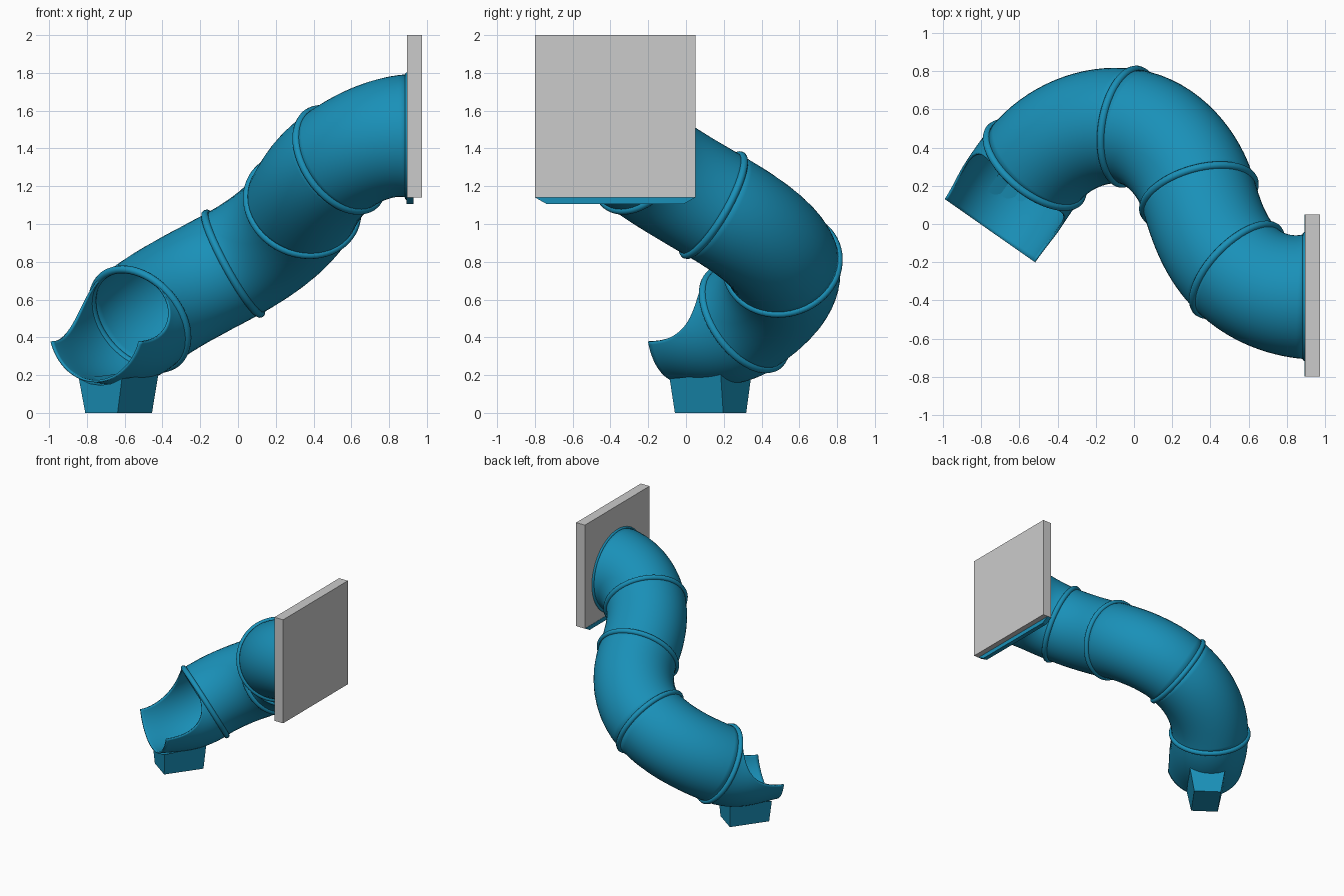
import bpy, bmesh, math
from mathutils import Vector

if "Cube" in bpy.data.objects:
    bpy.data.objects.remove(bpy.data.objects["Cube"])

blue = bpy.data.materials.new("blue_plastic")
blue.diffuse_color = (0.01, 0.28, 0.48, 1)
blue.use_nodes = True
blue.node_tree.nodes["Principled BSDF"].inputs["Base Color"].default_value = blue.diffuse_color

# Path nodes: position, heading in degrees, slope (exit, four joints, wall)
NODES = [((-0.755, -0.035, 0.465), 55, 0.0),
         ((-0.52, 0.31, 0.495), 51, 0.55),
         ((-0.025, 0.51, 0.79), -9, 0.54),
         ((0.34, 0.145, 1.10), -74, 0.55),
         ((0.54, -0.24, 1.34), -44, 0.50),
         ((0.897, -0.38, 1.465), 0, 0.0)]
R = 0.297
SIDES = 48


def frame(s):
    """Centre, tangent, side and up vectors of the path at parameter s."""
    i = min(int(s), len(NODES) - 2)
    t = s - i
    (a, ha, sa), (b, hb, sb) = NODES[i], NODES[i + 1]
    a, b = Vector(a), Vector(b)
    d = (b - a).xy.length * 1.04
    m0 = Vector((math.cos(math.radians(ha)), math.sin(math.radians(ha)), sa)) * d
    m1 = Vector((math.cos(math.radians(hb)), math.sin(math.radians(hb)), sb)) * d
    p = (a * (2*t**3 - 3*t**2 + 1) + m0 * (t**3 - 2*t**2 + t)
         + b * (3*t**2 - 2*t**3) + m1 * (t**3 - t**2))
    tan = (a * (6*t*t - 6*t) + m0 * (3*t*t - 4*t + 1)
           + b * (6*t - 6*t*t) + m1 * (3*t*t - 2*t)).normalized()
    side = tan.cross(Vector((0, 0, 1))).normalized()
    return p, tan, side, side.cross(tan)


def make(name, bm, mat=None, smooth=True):
    bmesh.ops.remove_doubles(bm, verts=bm.verts, dist=1e-4)
    bmesh.ops.recalc_face_normals(bm, faces=bm.faces)
    me = bpy.data.meshes.new(name)
    bm.to_mesh(me)
    bm.free()
    ob = bpy.data.objects.new(name, me)
    bpy.context.collection.objects.link(ob)
    if mat:
        me.materials.append(mat)
    if smooth:
        bpy.ops.object.select_all(action='DESELECT')
        bpy.context.view_layer.objects.active = ob
        ob.select_set(True)
        bpy.ops.object.shade_smooth_by_angle(angle=math.radians(40))
    return ob


def skin(bm, rows, closed=False):
    vs = [[bm.verts.new(c) for c in r] for r in rows]
    pairs = list(zip(vs, vs[1:])) + ([(vs[-1], vs[0])] if closed else [])
    for r0, r1 in pairs:
        for k in range(len(r0) - 1):
            bm.faces.new((r0[k], r0[k + 1], r1[k + 1], r1[k]))


def tube(name, stations):
    """Shell along the path; each station is (s, half angle, radius)."""
    rows = []
    for s, half, r in stations:
        p, _, side, up = frame(s)
        angles = [math.radians(half) * (2 * k / SIDES - 1) for k in range(SIDES + 1)]
        rows.append([p + (side * math.sin(a) - up * math.cos(a)) * r for a in angles])
    bm = bmesh.new()
    skin(bm, rows)
    ob = make(name, bm, blue)
    sol = ob.modifiers.new("wall", 'SOLIDIFY')
    sol.thickness = 0.012
    sol.offset = 0


def ring(name, s, major, minor):
    p, tan, side, up = frame(s)
    rows = []
    for k in range(64):
        a = 2 * math.pi * k / 64
        out = side * math.cos(a) + up * math.sin(a)
        rows.append([p + out * (major + minor * math.cos(b)) + tan * minor * math.sin(b)
                     for b in [2 * math.pi * j / 10 for j in range(11)]])
    bm = bmesh.new()
    skin(bm, rows, closed=True)
    make(name, bm, blue)


def block(name, rows, mat=None):
    """Solid lofted between two matching outlines."""
    bm = bmesh.new()
    skin(bm, [r + [r[0]] for r in rows])
    for r in rows:
        bm.faces.new([bm.verts.new(c) for c in r])
    make(name, bm, mat, smooth=False)


# Open exit chute, its rim swooping up to the first joint
us = [math.pi / 2 * k / 24 for k in range(25)]
tube("exit_chute", [(0.97 * math.sin(u), 73 + 107 * (1 - math.cos(u)), R) for u in us]
     + [(1, 180, R)])

# Closed tube sections
for i, name in enumerate(["lower_bend", "upper_bend", "straight_tube", "entry_tube"], 1):
    tube(name, [(i + k / 16, 180, R + (0.025 * (k / 16) ** 2 if i == 4 else 0))
                for k in range(17)])

# Joint collars and the rim at the wall
for i in range(1, 5):
    ring(f"joint_collar_{i}", i, 0.302, 0.021)
ring("entry_rim", 5, 0.325, 0.014)

# Tapered foot under the chute, its top following the tube
h = math.radians(54.5)
along = Vector((math.cos(h), math.sin(h), 0))
across = Vector((along.y, -along.x, 0))
centre = Vector((-0.632, 0.13, 0))
outlines = []
for e in (-1, 1):
    o = [centre + along * e * 0.157 + across * w for w in (-0.105, 0.105)]
    for w in (0.14, 0.07, 0, -0.07, -0.14):
        z = 0.455 + 0.012 * e - math.sqrt(R * R - w * w)
        o.append(centre + along * e * 0.166 + across * w + Vector((0, 0, z)))
    outlines.append(o)
block("foot", outlines, blue)

# Wall panel and the lip under it
def slab(x, y0, y1, z0, z1, inset=0):
    return [Vector(c) for c in ((x, y0 + inset, z0), (x, y1 - inset, z0), (x, y1, z1), (x, y0, z1))]

block("wall_panel", [slab(x, -0.80, 0.05, 1.14, 2.0) for x in (0.895, 0.975)])
block("panel_lip", [slab(x, -0.80, 0.05, 1.107, 1.141, 0.06) for x in (0.893, 0.93)], blue)
